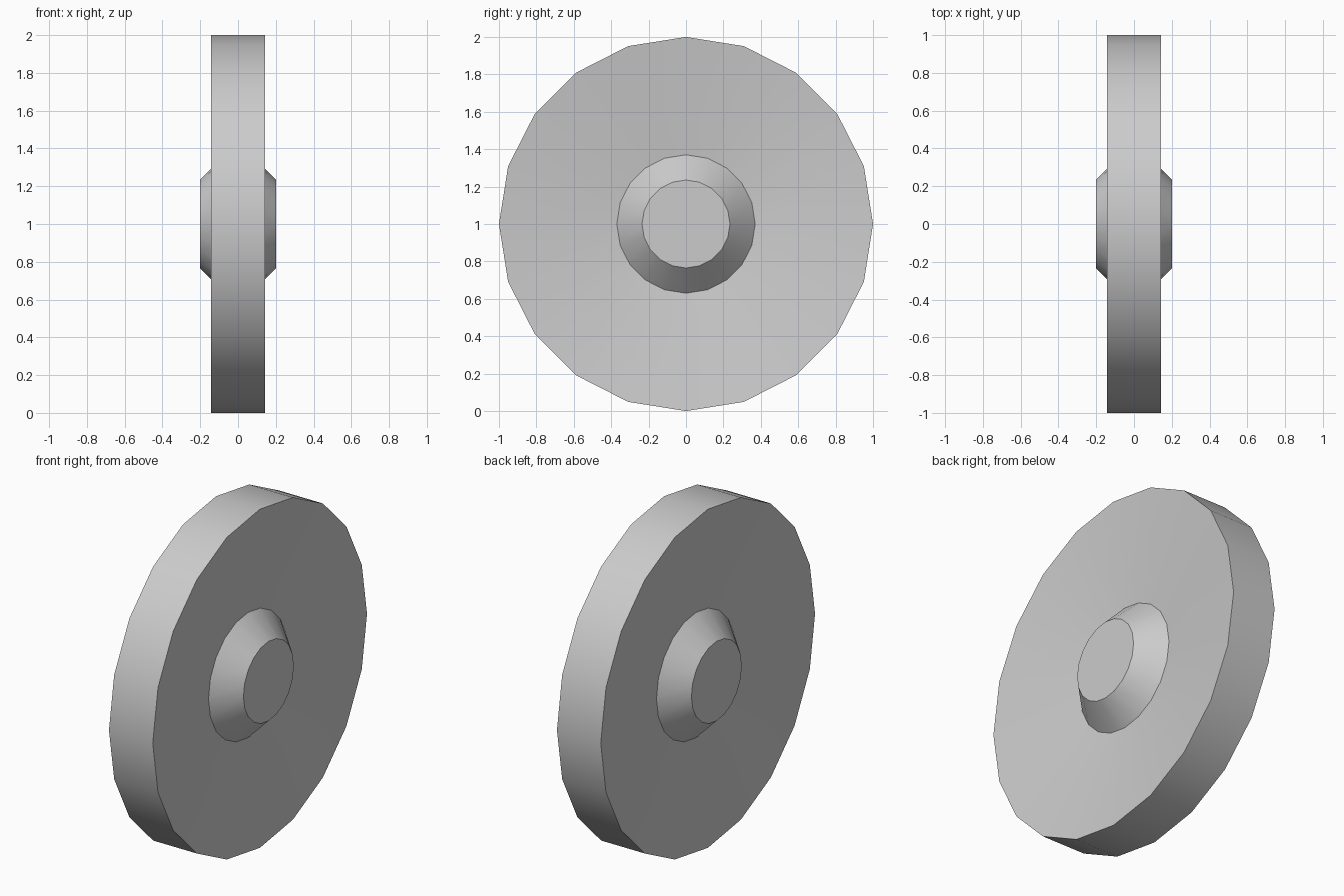
import bpy, bmesh, math

cube = bpy.data.objects.get("Cube")
if cube:
    bpy.data.objects.remove(cube, do_unlink=True)

SIDES = 20

grey = bpy.data.materials.new("plain_grey")
grey.use_nodes = True
colour = (0.6, 0.6, 0.6, 1)
grey.diffuse_color = colour
grey.node_tree.nodes["Principled BSDF"].inputs["Base Color"].default_value = colour

# Half profile as (x, radius): rim edge, dished face, tapered hub
half = [(0.143, 1.0), (0.066, 0.37), (0.2, 0.235)]
profile = [(-x, r) for x, r in reversed(half)] + half

# Turn the profile around the x axis, with a vertex at the top
bm = bmesh.new()
rings = []
for x, r in profile:
    angles = [2 * math.pi * i / SIDES for i in range(SIDES)]
    rings.append([bm.verts.new((x, r * math.sin(a), r * math.cos(a))) for a in angles])

for a, b in zip(rings, rings[1:]):
    for i in range(SIDES):
        j = (i + 1) % SIDES
        bm.faces.new((a[i], a[j], b[j], b[i]))

# Flat hub caps
bm.faces.new(rings[0])
bm.faces.new(rings[-1])
bmesh.ops.recalc_face_normals(bm, faces=bm.faces)

mesh = bpy.data.meshes.new("wheel")
bm.to_mesh(mesh)
bm.free()
mesh.materials.append(grey)

wheel = bpy.data.objects.new("wheel", mesh)
wheel.location.z = 1
bpy.context.collection.objects.link(wheel)

# Smooth around the turns, sharp at the rim and hub edges
bpy.ops.object.select_all(action="DESELECT")
wheel.select_set(True)
bpy.context.view_layer.objects.active = wheel
bpy.ops.object.shade_smooth_by_angle(angle=math.radians(30))
